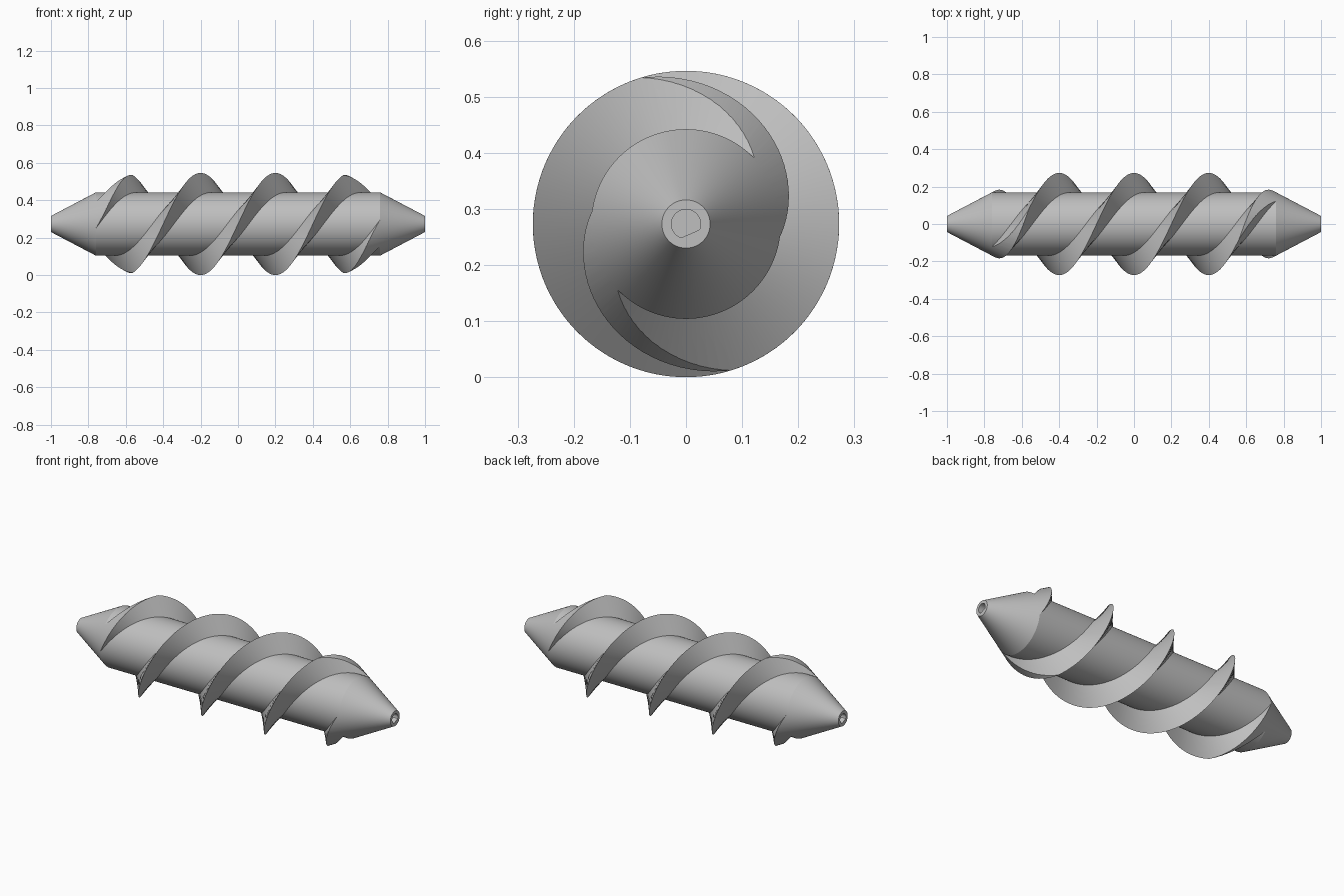
import bpy, bmesh
from math import sin, cos, pi, tau, radians, atan2

cube = bpy.data.objects.get("Cube")
if cube:
    bpy.data.objects.remove(cube, do_unlink=True)

AXIS_Z = 0.273        # height of the screw axis
CORE_R = 0.169
RIM_R = 0.273
TIP_R = 0.043
CONE_X = 0.76         # where the core starts to taper
PITCH = 0.8
ROOT_HALF = 0.059     # half thickness of a flight at its root
BORE_R, BORE_FLAT = 0.026, 0.019
SIDES = 128

steel = bpy.data.materials.new("plain_grey_steel")
steel.use_nodes = True
grey = (0.52, 0.52, 0.52, 1)
steel.diffuse_color = grey
steel.node_tree.nodes["Principled BSDF"].inputs["Base Color"].default_value = grey


def point(x, r, a):
    """Point at distance r from the axis, angle a from the top towards +y."""
    return (x, r * sin(a), AXIS_Z + r * cos(a))


def loft(name, rings):
    """Join rings of points into a closed, capped solid."""
    bm = bmesh.new()
    loops = [[bm.verts.new(p) for p in ring] for ring in rings]
    n = len(loops[0])
    for a, b in zip(loops, loops[1:]):
        for i in range(n):
            j = (i + 1) % n
            bm.faces.new((a[i], a[j], b[j], b[i]))
    bm.faces.new(loops[0])
    bm.faces.new(loops[-1])
    bmesh.ops.recalc_face_normals(bm, faces=bm.faces)
    mesh = bpy.data.meshes.new(name)
    bm.to_mesh(mesh)
    bm.free()
    mesh.materials.append(steel)
    obj = bpy.data.objects.new(name, mesh)
    bpy.context.collection.objects.link(obj)
    return obj


def circle(x, r):
    return [point(x, r, tau * i / SIDES) for i in range(SIDES)]


def bore(x):
    """D-shaped ring; the flat faces opposite ways at the two ends."""
    side = 1 if x > 0 else -1
    flat = atan2(0.4 * side, -0.92)
    ring = []
    for i in range(SIDES):
        a = tau * i / SIDES
        c = cos(a - flat)
        ring.append(point(x, min(BORE_R, BORE_FLAT / c) if c > 0 else BORE_R, a))
    return ring


# Core shaft with tapered ends and blind D-shaped sockets
core = loft("core_shaft", [
    bore(-0.9), bore(-1), circle(-1, TIP_R), circle(-CONE_X, CORE_R),
    circle(CONE_X, CORE_R), circle(1, TIP_R), bore(1), bore(0.9)])

# Trimming envelope: the end cones continued outwards past the flight rims
slope = (CORE_R - TIP_R) / (1 - CONE_X)
wide_x = 0.52
wide_r = TIP_R + (1 - wide_x) * slope
envelope = loft("flight_trim_helper", [
    circle(-1, TIP_R), circle(-wide_x, wide_r),
    circle(wide_x, wide_r), circle(1, TIP_R)])
envelope.hide_render = True


def flight(name, phase):
    """Sharp-rimmed helical flight, trimmed by the end cones."""
    steps, end = 200, 0.92
    root_r = CORE_R - 0.003
    rings = []
    for i in range(steps + 1):
        x = -end + 2 * end * i / steps
        a = tau * (x - PITCH / 4) / PITCH + phase
        rings.append([point(x - ROOT_HALF, root_r, a), point(x, RIM_R, a),
                      point(x + ROOT_HALF, root_r, a)])
    obj = loft(name, rings)
    trim = obj.modifiers.new("trim", 'BOOLEAN')
    trim.operation = 'INTERSECT'
    trim.solver = 'EXACT'
    trim.object = envelope
    bpy.context.view_layer.objects.active = obj
    bpy.ops.object.modifier_apply(modifier=trim.name)
    return obj


# Two flights wound half a turn apart
parts = [core, flight("first_flight", 0), flight("second_flight", pi)]
bpy.data.objects.remove(envelope, do_unlink=True)

bpy.ops.object.select_all(action='DESELECT')
for obj in parts:
    obj.select_set(True)
bpy.context.view_layer.objects.active = core
bpy.ops.object.shade_smooth_by_angle(angle=radians(25))
